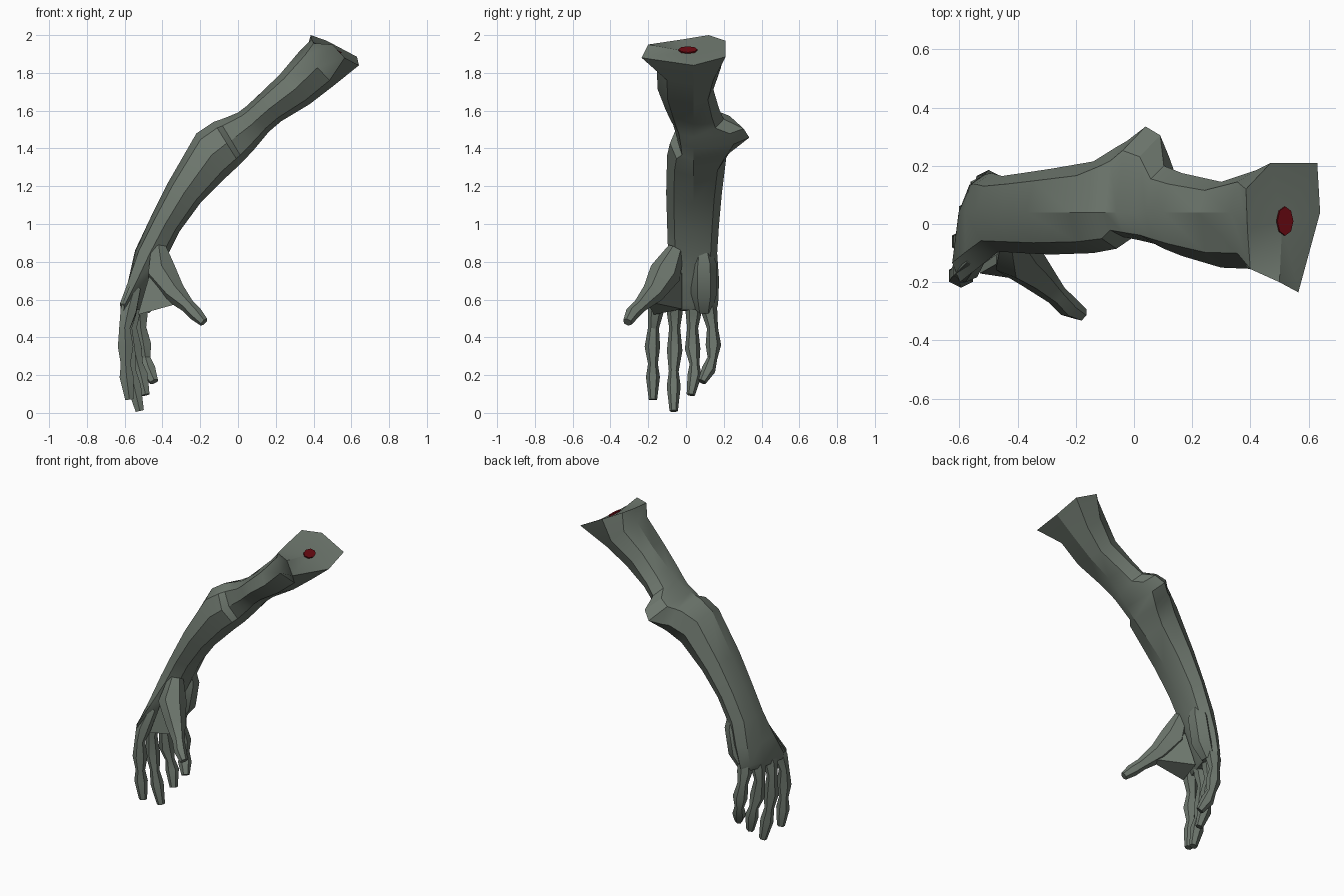
import bpy, bmesh, math
from mathutils import Vector


def material(name, rgb):
    m = bpy.data.materials.new(name)
    m.diffuse_color = (*rgb, 1)
    return m


SKIN = material("grey_green_skin", (0.155, 0.185, 0.155))
RED = material("dark_red", (0.15, 0.003, 0.006))


def loft(name, rings, mat, start=None, angle=30):
    """Skin a list of equal-length rings; start is an optional centre for a dished first cap."""
    bm = bmesh.new()
    vr = [[bm.verts.new(p) for p in r] for r in rings]
    n = len(vr[0])
    for a, b in zip(vr, vr[1:]):
        for i in range(n):
            j = (i + 1) % n
            bm.faces.new((a[i], a[j], b[j], b[i]))
    if start:
        c = bm.verts.new(start)
        for i in range(n):
            bm.faces.new((c, vr[0][(i + 1) % n], vr[0][i]))
    else:
        bm.faces.new(vr[0][::-1])
    bm.faces.new(vr[-1])
    bmesh.ops.recalc_face_normals(bm, faces=bm.faces)
    me = bpy.data.meshes.new(name)
    bm.to_mesh(me)
    bm.free()
    ob = bpy.data.objects.new(name, me)
    bpy.context.collection.objects.link(ob)
    me.materials.append(mat)
    bpy.ops.object.select_all(action='DESELECT')
    ob.select_set(True)
    bpy.context.view_layer.objects.active = ob
    bpy.ops.object.shade_smooth_by_angle(angle=math.radians(angle))
    return ob


def limb_ring(ux, uz, lx, lz, y0, y1, tilt=0.0, tip=0.0, yc=0.04, n=8):
    """Ring between an upper and a lower outline point, with separate front and back widths.
    tilt slants the ring across y; tip pulls the rearmost corner down and right."""
    pts = []
    for i in range(n):
        a = 2 * math.pi * i / n
        c, s = math.cos(a), math.sin(a)
        k = 1.02 if i % 2 else 1.0
        y = yc + k * s * ((y1 - yc) if s > 0 else (yc - y0))
        pull = tip if i == 2 else 0.0
        pts.append(((ux + lx) / 2 + k * c * (ux - lx) / 2 + tilt * (y + 0.06) + pull,
                    y, (uz + lz) / 2 + k * c * (uz - lz) / 2 - pull))
    return pts


def tube(name, path, n=6, deep=1.0):
    """Faceted tube along points (x, y, z, radius); deep stretches it from palm to back."""
    rings = []
    for i, p in enumerate(path):
        a, b = Vector(path[max(i - 1, 0)][:3]), Vector(path[min(i + 1, len(path) - 1)][:3])
        t = (b - a).normalized()
        side = t.cross(Vector((1, 0, 0))).normalized()
        up = side.cross(t) * deep
        rings.append([Vector(p[:3]) + p[3] * (math.cos(2 * math.pi * k / n) * side
                      + math.sin(2 * math.pi * k / n) * up) for k in range(n)])
    return loft(name, rings, SKIN)


# Flared cut rim at the shoulder end
rim = [(0.39, -0.02, 1.977), (0.385, 0.12, 2.0), (0.47, 0.21, 1.97), (0.63, 0.21, 1.885),
       (0.64, 0.04, 1.84), (0.565, -0.235, 1.88), (0.50, -0.20, 1.95), (0.40, -0.155, 1.957)]

# Upper arm, pointed elbow, forearm, wrist and palm: upper x z, lower x z, y range, tilt, tip
sections = [
    (0.33, 1.92, 0.51, 1.735, -0.155, 0.185),
    (0.22, 1.79, 0.38, 1.635, -0.15, 0.145),
    (0.10, 1.675, 0.23, 1.545, -0.11, 0.175),
    (0.04, 1.62, 0.165, 1.49, -0.085, 0.20),
    (0.00, 1.59, 0.14, 1.46, -0.068, 0.305, 0, 0.02),
    (-0.06, 1.565, 0.09, 1.40, -0.055, 0.335, 0, 0.025),
    (-0.10, 1.55, 0.03, 1.335, -0.045, 0.285, 0, 0.01),
    (-0.13, 1.54, 0.01, 1.315, -0.085, 0.265),
    (-0.22, 1.48, -0.06, 1.25, -0.10, 0.215),
    (-0.37, 1.22, -0.20, 1.11, -0.105, 0.19),
    (-0.46, 1.04, -0.31, 0.96, -0.10, 0.175),
    (-0.55, 0.86, -0.38, 0.83, -0.095, 0.165, 0.05),
    (-0.595, 0.70, -0.45, 0.70, -0.15, 0.175, 0.14),
    (-0.625, 0.58, -0.51, 0.57, -0.20, 0.17, 0.22),
    (-0.615, 0.54, -0.53, 0.545, -0.19, 0.16, 0.25),
]
loft("arm_and_palm", [rim] + [limb_ring(*s) for s in sections], SKIN, start=(0.51, 0.01, 1.912))

# Bone mark in the middle of the cut end
along, across, out = Vector((0.86, 0, -0.5)), Vector((0, 1, 0)), Vector((0.5, 0, 0.86))
centre = Vector((0.512, 0.01, 1.91))
mark = [[centre + h * out + 0.032 * math.cos(k * math.pi / 4) * along
         + 0.05 * math.sin(k * math.pi / 4) * across for k in range(8)] for h in (0.009, 0.017)]
loft("bone_mark", mark, RED)

# Knobbly fingers: centre line of each, sharing one radius profile
radii = (0.03, 0.042, 0.029, 0.041, 0.026, 0.037, 0.022)
fingers = {
    "index_finger": [(-0.545, -0.12, 0.66), (-0.58, -0.16, 0.54), (-0.60, -0.172, 0.45),
                     (-0.595, -0.178, 0.35), (-0.595, -0.175, 0.26), (-0.59, -0.175, 0.19),
                     (-0.575, -0.175, 0.07)],
    "middle_finger": [(-0.545, -0.05, 0.66), (-0.58, -0.06, 0.53), (-0.59, -0.06, 0.45),
                      (-0.585, -0.06, 0.33), (-0.565, -0.065, 0.22), (-0.55, -0.065, 0.14),
                      (-0.52, -0.065, 0.01)],
    "ring_finger": [(-0.53, 0.04, 0.66), (-0.56, 0.04, 0.53), (-0.565, 0.035, 0.45),
                    (-0.55, 0.035, 0.34), (-0.53, 0.045, 0.26), (-0.515, 0.045, 0.20),
                    (-0.49, 0.025, 0.095)],
    "little_finger": [(-0.51, 0.11, 0.66), (-0.52, 0.125, 0.53), (-0.515, 0.14, 0.45),
                      (-0.50, 0.145, 0.36), (-0.49, 0.14, 0.29), (-0.475, 0.12, 0.23),
                      (-0.445, 0.085, 0.165)],
}
for name, path in fingers.items():
    tube(name, [(*p, r) for p, r in zip(path, radii)], deep=1.15)

# Thumb with its thick base, and the pad on the heel of the palm
tube("thumb", [(-0.42, -0.05, 0.87, 0.045), (-0.405, -0.11, 0.74, 0.085),
               (-0.335, -0.175, 0.635, 0.06), (-0.265, -0.245, 0.565, 0.037),
               (-0.225, -0.285, 0.525, 0.038), (-0.18, -0.31, 0.48, 0.025)])
tube("palm_pad", [(-0.42, 0.09, 0.87, 0.04), (-0.43, 0.095, 0.79, 0.066),
                  (-0.46, 0.095, 0.63, 0.068), (-0.505, 0.095, 0.545, 0.045)])

# Web of flesh between thumb and palm
web = [[(-0.53, -0.17, 0.52), (-0.50, -0.02, 0.55), (-0.42, -0.02, 0.74), (-0.46, -0.13, 0.76)],
       [(-0.33, -0.20, 0.575), (-0.32, -0.16, 0.58), (-0.33, -0.14, 0.65), (-0.34, -0.20, 0.66)]]
loft("thumb_web", web, SKIN)
